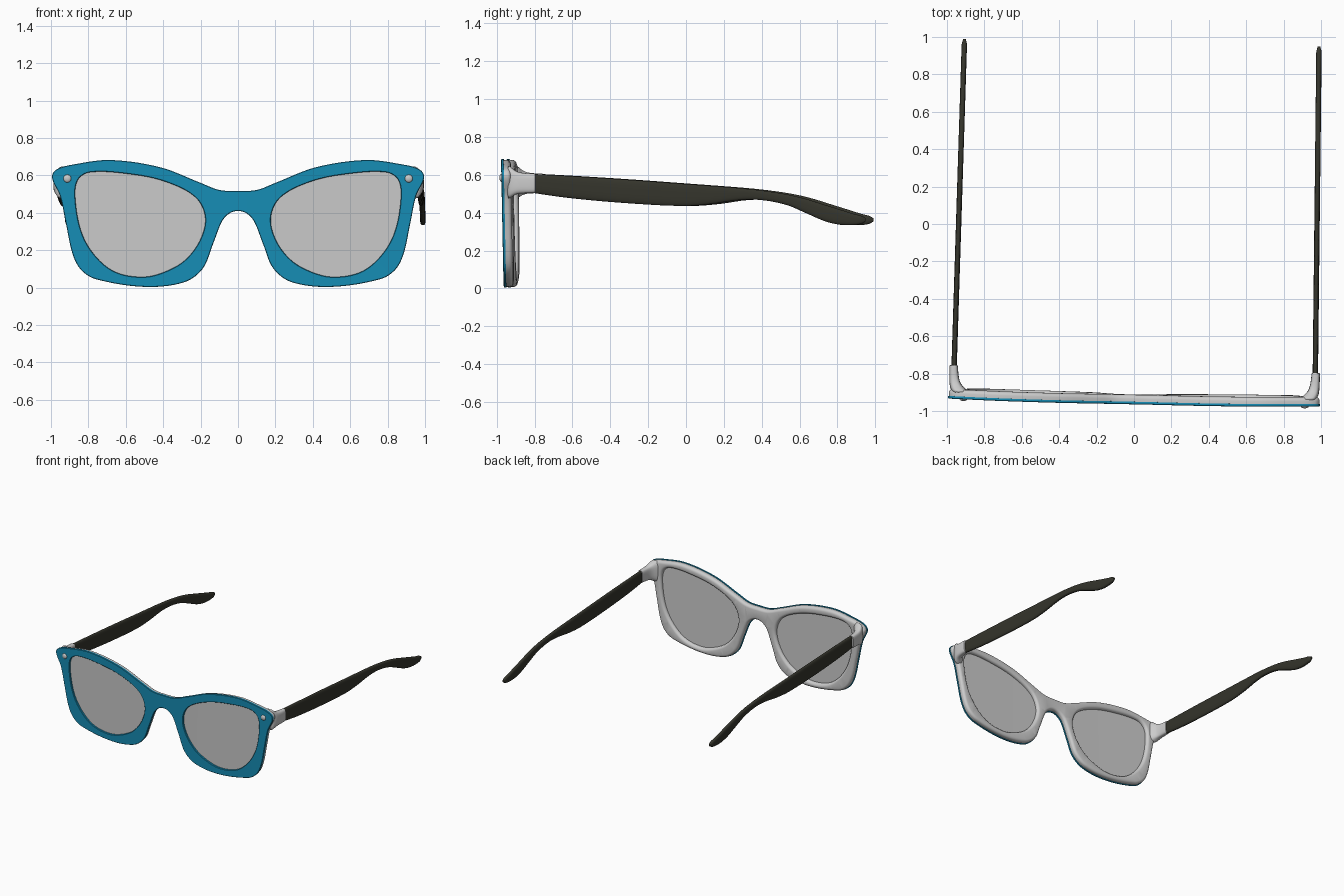
import bpy, bmesh, math
from mathutils import Vector, Matrix

if "Cube" in bpy.data.objects:
    bpy.data.objects.remove(bpy.data.objects["Cube"])

TURN = Matrix.Translation((0, -0.962, 0)) @ Matrix.Rotation(math.radians(-1.23), 4, 'Z')


def material(name, col):
    m = bpy.data.materials.new(name)
    m.diffuse_color = (*col, 1)
    m.use_nodes = True
    m.node_tree.nodes["Principled BSDF"].inputs["Base Color"].default_value = m.diffuse_color
    return m


BLUE = material("blue", (0.008, 0.27, 0.47))
DARK = material("dark", (0.035, 0.035, 0.025))


def smooth(pts, n=7, closed=True):
    """Smooth curve through points, tangents scaled by segment length."""
    p = [Vector(q) for q in pts]
    k = len(p)
    at = (lambda i: p[i % k]) if closed else (lambda i: p[max(0, min(k - 1, i))])
    tan = lambda i: (at(i + 1) - at(i - 1)).normalized()
    out = []
    for i in range(k if closed else k - 1):
        a, b = at(i), at(i + 1)
        h = (b - a).length / 3
        steps = 2 + n
        t0, t1 = tan(i), tan(i + 1)
        for j in range(steps):
            t = j / steps
            u = 1 - t
            out.append(u**3 * a + 3 * u * u * t * (a + t0 * h) + 3 * u * t * t * (b - t1 * h) + t**3 * b)
    if not closed:
        out.append(p[-1])
    return out


def inset(loop, d):
    """Move a closed (x, z) loop towards its inside by d."""
    k = len(loop)
    area = sum(loop[i - 1].x * loop[i].y - loop[i].x * loop[i - 1].y for i in range(k))
    s = 1 if area > 0 else -1
    out = []
    for i in range(k):
        t = (loop[(i + 1) % k] - loop[i - 1]).normalized()
        out.append(loop[i] + Vector((-t.y, t.x)) * d * s)
    return out


def finish(bm, name, mat=None, bow=False, angle=35, subsurf=0):
    if bow:  # gentle wrap and lean of the front
        for v in bm.verts:
            v.co.y += 0.012 * v.co.x**2 - 0.02 * (v.co.z - 0.4)
    bm.transform(TURN)
    bmesh.ops.recalc_face_normals(bm, faces=bm.faces[:])
    me = bpy.data.meshes.new(name)
    bm.to_mesh(me)
    bm.free()
    ob = bpy.data.objects.new(name, me)
    bpy.context.collection.objects.link(ob)
    if mat:
        me.materials.append(mat)
    bpy.ops.object.select_all(action='DESELECT')
    ob.select_set(True)
    bpy.context.view_layer.objects.active = ob
    bpy.ops.object.shade_smooth_by_angle(angle=math.radians(angle))
    if subsurf:
        m = ob.modifiers.new("round", 'SUBSURF')
        m.levels = m.render_levels = subsurf
    return ob


def plate(name, outer, holes, rows, mat=None):
    """Plate with holes; rows are (inset of material edge, depth)."""
    bm = bmesh.new()
    caps = [[], []]
    for loop, sign in [(outer, 1)] + [(h, -1) for h in holes]:
        rings = [[bm.verts.new((p.x, d, p.y)) for p in inset(loop, sign * i)] for i, d in rows]
        k = len(loop)
        for a, b in zip(rings, rings[1:]):
            for i in range(k):
                j = (i + 1) % k
                bm.faces.new((a[i], a[j], b[j], b[i]))
        for cap, r in zip(caps, (rings[0], rings[-1])):
            cap += [bm.edges.get((r[i], r[(i + 1) % k])) for i in range(k)]
    for cap in caps:
        bmesh.ops.triangle_fill(bm, edges=cap, use_beauty=True, normal=(0, -1, 0))
    for i in range(-9, 10):  # cuts so the plate can follow the bow
        bmesh.ops.bisect_plane(bm, geom=bm.verts[:] + bm.edges[:] + bm.faces[:],
                               plane_co=(i * 0.1 + 0.003, 0, 0), plane_no=(1, 0, 0), dist=1e-5)
    return finish(bm, name, mat, bow=True)


def loft(name, secs, n, p, mat=None, subsurf=0):
    """Loft rounded-rectangle sections (y, x0, x1, z0, z1)."""
    bm = bmesh.new()
    rings = []
    for y, x0, x1, z0, z1 in secs:
        ring = []
        for i in range(n):
            a = 2 * math.pi * (i + 0.5) / n
            c, s = math.cos(a), math.sin(a)
            c, s = math.copysign(abs(c)**p, c), math.copysign(abs(s)**p, s)
            ring.append(bm.verts.new(((x0 + x1) / 2 + c * (x1 - x0) / 2, y, (z0 + z1) / 2 + s * (z1 - z0) / 2)))
        rings.append(ring)
    for a, b in zip(rings, rings[1:]):
        for i in range(n):
            j = (i + 1) % n
            bm.faces.new((a[i], a[j], b[j], b[i]))
    bm.faces.new(rings[0])
    bm.faces.new(rings[-1])
    return finish(bm, name, mat, angle=50, subsurf=subsurf)


# Outlines in (x, z)
half = [(0.1, .522), (.2, .56), (.415, .643), (.68, .682), (.87, .66), (.97, .632), (.995, .59),
        (.952, .49), (.92, .34), (.885, .18), (.84, .095), (.76, .045), (.5, .004),
        (.29, .028), (.19, .10), (.135, .23), (.085, .355), (.045, .397)]
outline = smooth([(0, .517)] + half + [(0, .41)] + [(-x, z) for x, z in half[::-1]])
lens_r = smooth([(.87, .47), (.857, .575), (.79, .617), (.58, .607), (.39, .567), (.23, .485), (.176, .38),
                 (.2, .26), (.28, .15), (.39, .085), (.51, .057), (.655, .083), (.76, .165), (.835, .29)])
lens_l = [Vector((-p.x, p.y)) for p in lens_r]

# Front: coloured face plate and rounded grey rim behind it
plate("face_plate", outline, [lens_r, lens_l], [(.003, 0), (0, .003), (0, .014)], BLUE)
plate("rim", outline, [lens_r, lens_l],
      [(.005, .013), (.004, .03), (.0055, .038), (.010, .0445), (.017, .049), (.024, .051)])

# Arm profile as (y, bottom z, top z)
arm = smooth([(-.80, .505, .605), (-.6, .477, .594), (-.3, .45, .575), (0, .435, .553), (.15, .445, .542),
              (.3, .466, .53), (.42, .466, .517), (.55, .44, .497), (.65, .398, .473), (.75, .355, .442),
              (.83, .336, .417), (.90, .334, .395), (.945, .341, .383), (.967, .354, .371)], 3, False)
# Hinge block sections (y, inner x, outer x, bottom z, top z)
hinge = [(.035, .885, .972, .465, .66), (.055, .893, .98, .475, .645), (.075, .918, .988, .492, .625),
         (.10, .935, .99, .5, .613), (.14, .942, .991, .502, .608), (.178, .945, .991, .503, .607),
         (.186, .946, .99, .504, .606), (.188, .95, .986, .508, .602)]

for side, s, lens in (("right", 1, lens_r), ("left", -1, lens_l)):
    plate(side + "_lens", inset(lens, -.008), [], [(0, .016), (0, .024)])
    loft(side + "_hinge", [(y, s * a, s * b, z0, z1) for y, a, b, z0, z1 in hinge], 16, 0.6, subsurf=1)
    secs = []
    for y, z0, z1 in arm:
        x = .966 - .018 * (y + .8) / 1.76
        w = .0145 if y < .94 else .0145 - .008 * (y - .94) / .027
        secs.append((y + .965, s * (x - w), s * (x + w), z0, z1))
    loft(side + "_arm", secs, 24, 0.7, DARK)
    # Rivet
    bm = bmesh.new()
    bmesh.ops.create_uvsphere(bm, u_segments=24, v_segments=12, radius=.021)
    bm.transform(Matrix.Translation((s * .913, 0, .583)) @ Matrix.Diagonal((1, .5, 1, 1)))
    finish(bm, side + "_rivet", bow=True)
